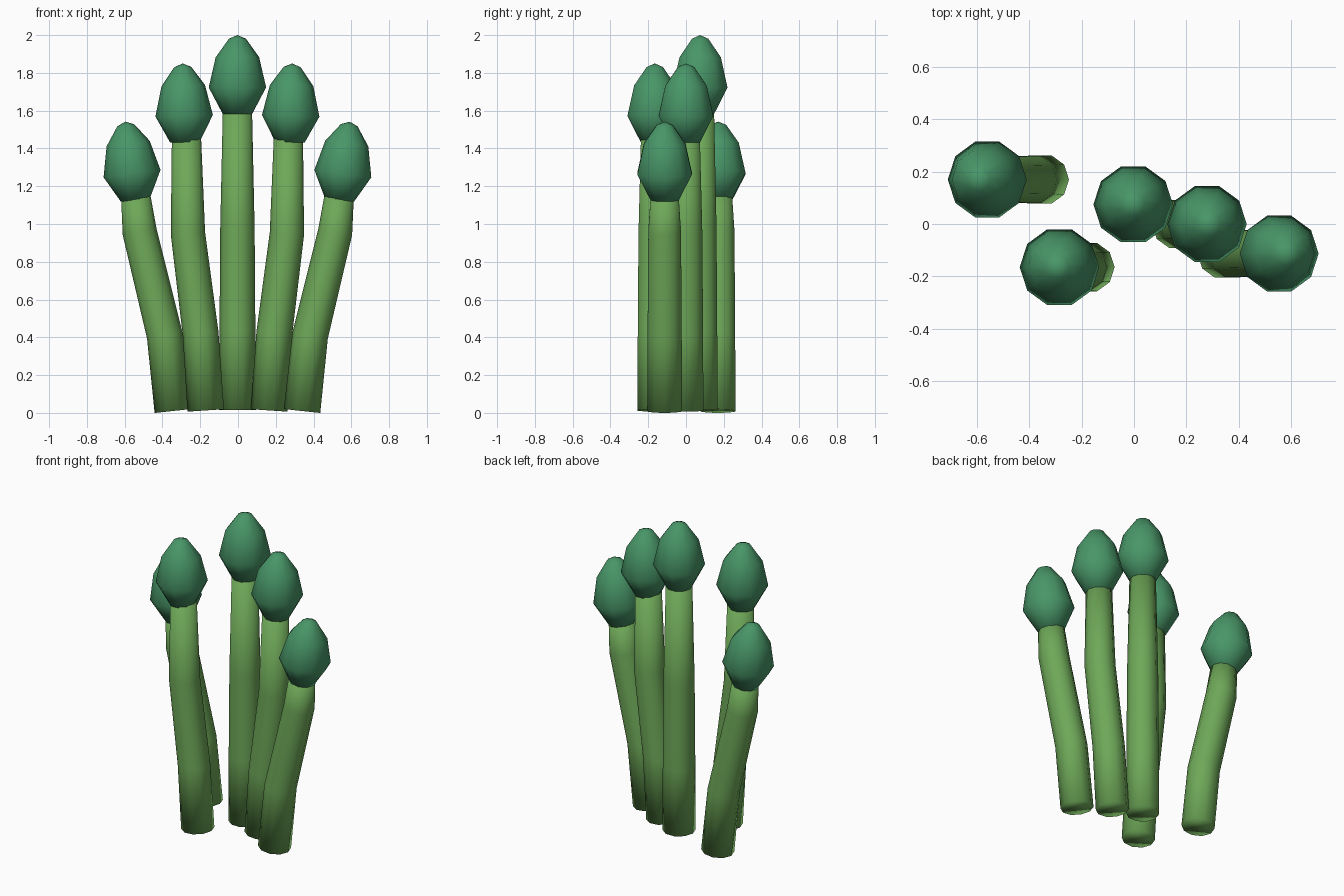
import bpy, math
from mathutils import Matrix, Vector

cube = bpy.data.objects.get("Cube")
if cube:
    bpy.data.objects.remove(cube)

SIDES = 10


def material(name, rgb):
    m = bpy.data.materials.new(name)
    m.use_nodes = True
    m.diffuse_color = (*rgb, 1)
    m.node_tree.nodes["Principled BSDF"].inputs["Base Color"].default_value = (*rgb, 1)
    return m


stalk_green = material("stalk green", (0.156, 0.392, 0.098))
tip_green = material("tip green", (0.065, 0.305, 0.138))


def loft(name, rings, mat, point=False):
    """Skin rings of (centre, radius, tilt about y), ending in a cap or a point."""
    verts, faces = [], []
    for centre, radius, tilt in rings:
        turn = Matrix.Rotation(tilt, 3, 'Y')
        for i in range(SIDES):
            a = math.tau * i / SIDES
            verts.append(Vector(centre) + turn @ Vector((math.cos(a), math.sin(a), 0)) * radius)
    for r in range(len(rings) - 1):
        for i in range(SIDES):
            j = (i + 1) % SIDES
            a, b = r * SIDES, (r + 1) * SIDES
            faces.append((a + i, a + j, b + j, b + i))
    top = (len(rings) - 1) * SIDES
    faces.append(tuple(reversed(range(SIDES))))
    if point:
        verts.append(Vector(point))
        faces += [(top + i, top + (i + 1) % SIDES, len(verts) - 1) for i in range(SIDES)]
    else:
        faces.append(tuple(range(top, top + SIDES)))
    mesh = bpy.data.meshes.new(name)
    mesh.from_pydata(verts, [], faces)
    mesh.materials.append(mat)
    mesh.shade_smooth()
    obj = bpy.data.objects.new(name, mesh)
    bpy.context.collection.objects.link(obj)
    return obj


def stalk(name, path, y, side):
    """Bent, slightly tapered stem whose rings follow the path direction."""
    rings = []
    for k, (x, z) in enumerate(path):
        x0, z0 = path[max(k - 1, 0)]
        x1, z1 = path[min(k + 1, len(path) - 1)]
        tilt = math.atan2(x1 - x0, z1 - z0)
        radius = (0.097, 0.095, 0.091, 0.077)[k]
        rings.append(((side * x - 0.003, y, z), radius, side * tilt))
    loft(name + "_stalk", rings, stalk_green)


# Radius and height of the bud around its widest ring
BUD = [(0.078, -0.14), (0.152, 0), (0.115, 0.16), (0.045, 0.258)]


def bud(name, x, y, z, tilt):
    centre = Vector((x - 0.003, y, z))
    up = Vector((math.sin(tilt), 0, math.cos(tilt)))
    rings = [(centre + up * h, r, tilt) for r, h in BUD]
    loft(name + "_tip", rings, tip_green, centre + up * 0.277)


# Stem paths (x, z) going out to one side
CENTRE = [(0, 0.015), (0, 0.43), (0, 0.98), (0, 1.62)]
INNER = [(0.168, 0.013), (0.195, 0.42), (0.262, 0.95), (0.27, 1.47)]
OUTER = [(0.342, 0.01), (0.385, 0.41), (0.518, 0.96), (0.54, 1.16)]

# name, path, depth, side, bud x, bud z, bud tilt
STEMS = [
    ("centre", CENTRE, 0.075, 1, 0, 1.723, 0),
    ("inner_left", INNER, 0.0, 1, 0.282, 1.573, 0.03),
    ("inner_right", INNER, -0.165, -1, 0.282, 1.573, 0.03),
    ("outer_left", OUTER, -0.113, 1, 0.558, 1.267, 0.13),
    ("outer_right", OUTER, 0.17, -1, 0.558, 1.267, 0.13),
]
for name, path, y, side, bx, bz, tilt in STEMS:
    stalk(name, path, y, side)
    bud(name, side * bx, y, bz, side * tilt)
